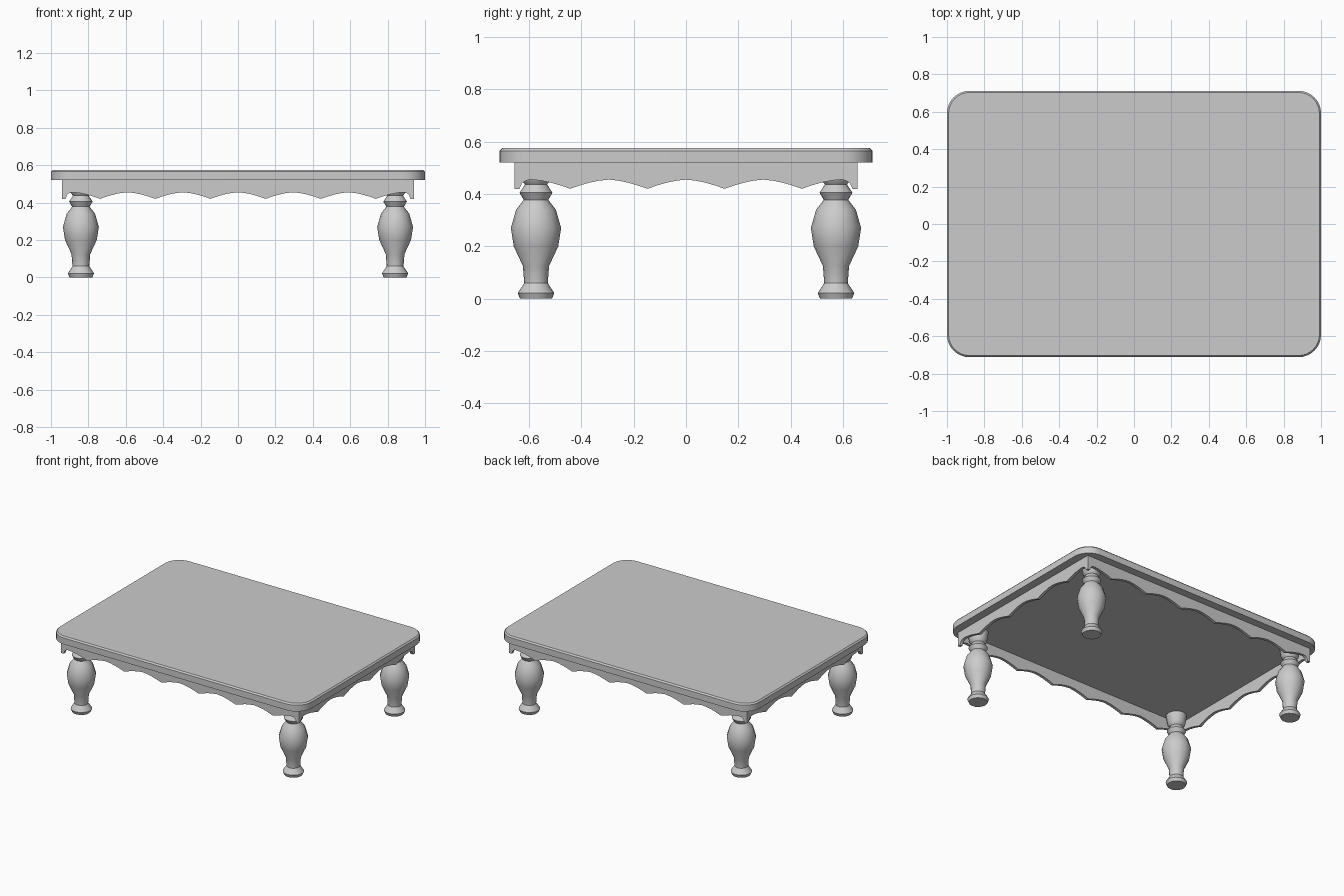
import bpy, bmesh, math

if "Cube" in bpy.data.objects:
    bpy.data.objects.remove(bpy.data.objects["Cube"])

grey = bpy.data.materials.new("plain grey")
grey.diffuse_color = (0.6, 0.6, 0.6, 1)
grey.use_nodes = True
grey.node_tree.nodes["Principled BSDF"].inputs["Base Color"].default_value = grey.diffuse_color


def make_object(name, bm, smooth_angle):
    bmesh.ops.recalc_face_normals(bm, faces=bm.faces)
    mesh = bpy.data.meshes.new(name)
    bm.to_mesh(mesh)
    bm.free()
    mesh.materials.append(grey)
    ob = bpy.data.objects.new(name, mesh)
    bpy.context.collection.objects.link(ob)
    bpy.context.view_layer.objects.active = ob
    ob.select_set(True)
    bpy.ops.object.shade_smooth_by_angle(angle=math.radians(smooth_angle))
    ob.select_set(False)
    return ob


def loft(bm, rings):
    """Skin a stack of equal-length closed rings and cap both ends."""
    loops = [[bm.verts.new(p) for p in ring] for ring in rings]
    n = len(loops[0])
    for a, b in zip(loops, loops[1:]):
        for i in range(n):
            j = (i + 1) % n
            bm.faces.new((a[i], a[j], b[j], b[i]))
    bm.faces.new(loops[0][::-1])
    bm.faces.new(loops[-1])


def rounded_rect(hx, hy, r, z, steps=8):
    pts = []
    for k, (sx, sy) in enumerate([(1, 1), (-1, 1), (-1, -1), (1, -1)]):
        for i in range(steps + 1):
            a = math.pi / 2 * (k + i / steps)
            pts.append((sx * (hx - r) + r * math.cos(a),
                        sy * (hy - r) + r * math.sin(a), z))
    return pts


# Tabletop: rounded slab with a small chamfer on the upper edge
bm = bmesh.new()
loft(bm, [rounded_rect(1.0, 0.712, 0.12, 0.52),
          rounded_rect(1.0, 0.712, 0.12, 0.565),
          rounded_rect(0.991, 0.703, 0.111, 0.575)])
make_object("tabletop", bm, 30)

# Apron boards: scalloped lower edge, last arch squeezed against a corner block
PITCH, LOW, HIGH, TOP = 0.295, 0.42, 0.455, 0.52


def scallop(u, half):
    centre = round(u / PITCH) * PITCH
    t = (u - centre) / (PITCH / 2)
    end_peak = math.floor(half / PITCH) * PITCH
    block = half - 0.02
    if u > end_peak:
        t = min(1, (u - end_peak) / (block - end_peak))
        return LOW + (HIGH - LOW) * math.sqrt(1 - t * t)
    return LOW + (HIGH - LOW) * (1 - abs(t) ** 1.6)


def apron(name, half, offset, along_x, sign):
    end_peak = math.floor(half / PITCH) * PITCH
    count = round(end_peak / PITCH * 8)
    us = [end_peak * i / count for i in range(count + 1)]
    us += [end_peak + (half - 0.02 - end_peak) * i / 5 for i in range(1, 6)]
    us.append(half)
    edge = [(-u, scallop(u, half)) for u in us[:0:-1]]
    edge += [(u, scallop(u, half)) for u in us]
    bm = bmesh.new()
    columns = []
    for u, z in edge:
        ring = []
        for d, h in ((0, z), (0, TOP), (0.02, TOP), (0.02, z)):
            v = sign * (offset - d)
            ring.append((u, v, h) if along_x else (v, u, h))
        columns.append(ring)
    loft(bm, columns)
    make_object(name, bm, 20)


for sign, face in ((-1, "front"), (1, "back")):
    apron(face + "_apron", 0.942, 0.656, True, sign)
for sign, face in ((-1, "left"), (1, "right")):
    apron(face + "_apron", 0.656, 0.942, False, sign)

# Turned legs: (radius, height) profile spun about the leg axis
PROFILE = [(0.061, 0), (0.07, 0.022), (0.045, 0.06), (0.05, 0.125),
           (0.085, 0.2), (0.096, 0.27), (0.076, 0.34), (0.047, 0.378),
           (0.063, 0.405), (0.042, 0.437), (0.058, 0.455), (0.068, 0.52)]
SIDES = 16
for sx, side in ((-1, "left"), (1, "right")):
    for sy, end in ((-1, "front"), (1, "back")):
        bm = bmesh.new()
        loft(bm, [[(sx * 0.84 + r * math.cos(2 * math.pi * i / SIDES),
                    sy * 0.573 + r * math.sin(2 * math.pi * i / SIDES), z)
                   for i in range(SIDES)] for r, z in PROFILE])
        make_object(end + "_" + side + "_leg", bm, 35)
